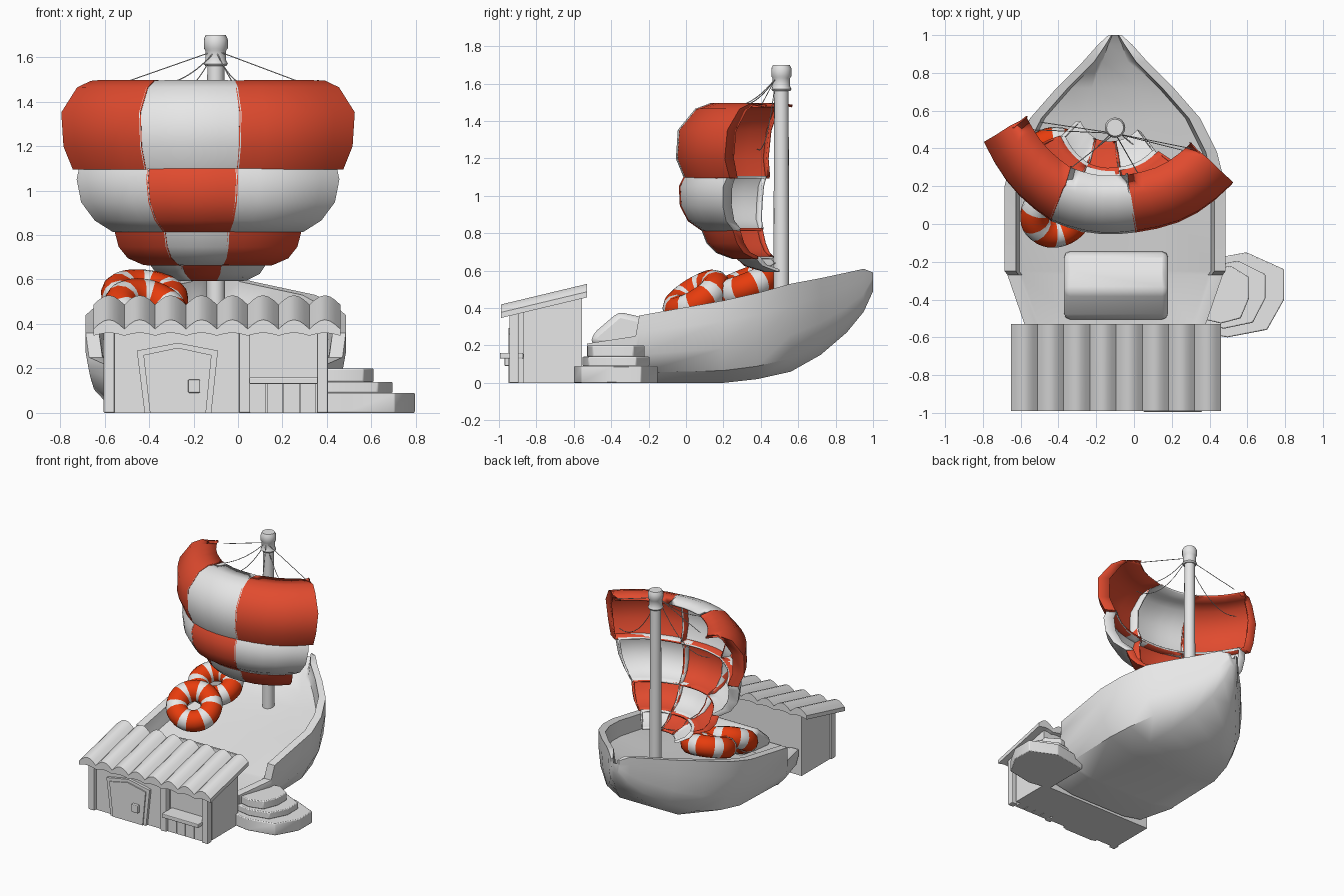
import bpy, bmesh, math
from mathutils import Vector

cube = bpy.data.objects.get("Cube")
if cube:
    bpy.data.objects.remove(cube, do_unlink=True)


def material(name, rgb):
    m = bpy.data.materials.new(name)
    m.use_nodes = True
    m.diffuse_color = (*rgb, 1)
    m.node_tree.nodes["Principled BSDF"].inputs["Base Color"].default_value = (*rgb, 1)
    return m


GREY = material("pale grey", (0.8, 0.8, 0.8))
SAIL_RED = material("sail red", (0.75, 0.07, 0.028))
RING_RED = material("ring red", (0.8, 0.045, 0.004))


def build(name, verts, faces, mats=(GREY,), smooth=None, bevel=0):
    me = bpy.data.meshes.new(name)
    me.from_pydata([tuple(v) for v in verts], [], faces)
    bm = bmesh.new()
    bm.from_mesh(me)
    bmesh.ops.recalc_face_normals(bm, faces=bm.faces)
    bm.to_mesh(me)
    bm.free()
    for m in mats:
        me.materials.append(m)
    ob = bpy.data.objects.new(name, me)
    bpy.context.collection.objects.link(ob)
    if bevel:
        mod = ob.modifiers.new("bevel", "BEVEL")
        mod.width, mod.segments = bevel, 2
    if smooth:
        bpy.ops.object.select_all(action="DESELECT")
        ob.select_set(True)
        bpy.context.view_layer.objects.active = ob
        bpy.ops.object.shade_smooth_by_angle(angle=math.radians(smooth))
    return ob


def prism(name, profile, a, b, axis, **kw):
    """Extrude a closed 2D profile from a to b along an axis."""
    n = len(profile)
    place = {"x": lambda p, t: (t, *p), "y": lambda p, t: (p[0], t, p[1]), "z": lambda p, t: (*p, t)}[axis]
    verts = [place(p, t) for t in (a, b) for p in profile]
    faces = [(i, (i + 1) % n, n + (i + 1) % n, n + i) for i in range(n)]
    faces += [tuple(range(n)), tuple(range(n, 2 * n))]
    return build(name, verts, faces, **kw)


def box(name, x0, x1, y0, y1, z0, z1, **kw):
    return prism(name, [(x0, y0), (x1, y0), (x1, y1), (x0, y1)], z0, z1, "z", **kw)


def loft(rows, closed=False):
    """Faces joining equal rows of vertices."""
    n = len(rows[0])
    faces = []
    for r in range(len(rows) - 1):
        for i in range(n if closed else n - 1):
            j = (i + 1) % n
            faces.append((r * n + i, r * n + j, r * n + n + j, r * n + n + i))
    return [v for row in rows for v in row], faces


def lathe(name, x, y, profile, sides=16):
    rows = [[(x + r * math.cos(i * math.tau / sides), y + r * math.sin(i * math.tau / sides), z)
             for i in range(sides)] for r, z in profile]
    verts, faces = loft(rows, True)
    faces += [tuple(range(sides)), tuple(range(len(verts) - sides, len(verts)))]
    return build(name, verts, faces, smooth=35)


def rope(name, a, b, sag):
    a, b = Vector(a), Vector(b)
    cu = bpy.data.curves.new(name, "CURVE")
    cu.dimensions, cu.bevel_depth, cu.bevel_resolution = "3D", 0.0025, 1
    sp = cu.splines.new("POLY")
    sp.points.add(8)
    for i, p in enumerate(sp.points):
        t = i / 8
        p.co = (*(a.lerp(b, t) - Vector((0, 0, sag * 4 * t * (1 - t)))), 1)
    cu.materials.append(GREY)
    bpy.context.collection.objects.link(bpy.data.objects.new(name, cu))


# Hull: y, half width, gunwale height, keel height, deck height
CX = -0.1
SECTIONS = [(-.53, .48, .21, 0, .2), (-.27, .57, .25, 0, .235), (-.25, .585, .36, 0, .235),
            (.2, .585, .44, 0, .31), (.38, .54, .48, .02, .35), (.56, .45, .53, .06, .38),
            (.72, .31, .56, .15, .42), (.86, .17, .59, .27, .47), (.95, .09, .61, .38, .52),
            (1, .035, .59, .49, .56)]
rows = []
for y, w, top, keel, deck in SECTIONS:
    rim = min(.06, .45 * w)
    half = [(w * f, keel + (top - keel) * h) for f, h in
            ((.5, 0), (.85, .15), (.96, .42), (1, .75), (1, 1))]
    half += [(w - rim, top), (w - 1.3 * rim, deck + (top - deck) * .15), (w * .4, deck)]
    rows.append([(CX + x, y, z) for x, z in half] + [(CX - x, y, z) for x, z in reversed(half)])
verts, faces = loft(rows, True)
n = len(rows[0])
faces += [tuple(range(n)), tuple(range(len(verts) - n, len(verts)))]
build("hull", verts, faces, smooth=40)

# Hatch on the rear deck
prism("deck_hatch", [(-.51, .2), (-.14, .2), (-.15, .31), (-.25, .355), (-.36, .38), (-.5, .26)],
      -.37, .18, "x", smooth=60, bevel=.04)

# Boarding steps
STEP = [(-.1, -.2), (.07, -.23), (.28, -.19), (.37, -.03), (.37, .13), (.17, .22), (-.1, .17)]
for k, (sx, sy, z0, z1) in enumerate(((1, 1, 0, .09), (.73, .8, .09, .14), (.5, .68, .14, .2))):
    prism(f"step_{k + 1}", [(.425 + x * sx, -.37 + y * sy) for x, y in STEP], z0, z1, "z",
          smooth=50, bevel=.006)

# Hut body, front wall and posts
prism("hut_body", [(-.87, 0), (-.555, 0), (-.555, .46), (-.87, .4)], -.59, .39, "x")
prism("hut_front_wall", [(-.92, 0), (-.87, 0), (-.87, .4), (-.92, .385)], -.59, .04, "x")
for k, x in enumerate((-.58, .03, .38)):
    box(f"hut_post_{k + 1}", x - .025, x + .025, -.945, -.895, 0, .38, bevel=.006)
for k in range(4):
    x = .055 + k * .075
    box(f"counter_plank_{k + 1}", x, x + .071, -.925, -.87, 0, .13)
box("counter_top", .05, .36, -.995, -.87, .13, .16, bevel=.005)

# Door with a peaked frame
DOOR = [(-.42, 0), (-.12, 0), (-.09, .28), (-.27, .315), (-.455, .28)]
prism("door_frame", DOOR, -.94, -.9, "y")
prism("door_panel", [(-.27 + (x + .27) * .84, z * .93) for x, z in DOOR], -.948, -.92, "y")
box("door_handle", -.225, -.17, -.97, -.94, .09, .15, bevel=.006)

# Corrugated roof
WAVES, X0, PITCH, STEPS = 8, -.65, 1.11 / 8, 6
crest = [(X0 + PITCH * k / STEPS, .042 * abs(math.sin(math.pi * k / STEPS)))
         for k in range(WAVES * STEPS + 1)]
rows = [[(x, y, z + h + .03) for x, h in crest] + [(x, y, z + h * .3) for x, h in reversed(crest)]
        for y, z in ((-.99, .347), (-.53, .457))]
verts, faces = loft(rows, True)
n = len(rows[0])
m = len(crest)
for e in (0, n):
    faces += [(e + i, e + i + 1, e + n - 2 - i, e + n - 1 - i) for i in range(m - 1)]
build("hut_roof", verts, faces, smooth=40)

# Mast with a banded cap
lathe("mast", CX, .51, [(.042, .18), (.042, .8), (.038, 1.58)])
lathe("mast_cap", CX, .51, [(.047, 1.56), (.054, 1.57), (.047, 1.585), (.047, 1.63), (.054, 1.64),
                            (.054, 1.68), (.045, 1.7)])

# Checkered sail: each row lists half width, front depth and height
SAIL_ROWS = [
    [(.44, .26, 1.48), (.53, .14, 1.49), (.59, .06, 1.46), (.66, -.03, 1.35), (.65, -.04, 1.2), (.61, 0, 1.1)],
    [(.58, 0, 1.1), (.59, -.025, 1.05), (.57, -.02, .95), (.51, .02, .87), (.43, .09, .82)],
    [(.42, .09, .82), (.4, .12, .75), (.36, .17, .7), (.29, .25, .67)],
    [(.26, .27, .67), (.23, .32, .63), (.17, .42, .6)]]
PATH = [Vector(p) for p in ((-.99, .7), (-.46, .09), (.22, 0), (.99, .38))]
BULGE = (.06, .05, .08)
SEG = 5


def sail_point(col, f, section, lip):
    w, y, z = section
    a, b = PATH[col], PATH[col + 1]
    d = (b - a).normalized()
    p = a.lerp(b, f) + Vector((d.y, -d.x)) * BULGE[col] * math.sin(math.pi * f)
    p = Vector((-.135 + p.x * w, y + p.y * w, z))
    inward = Vector((-.08 - p.x, .6 - p.y, 0)).normalized()
    return p + inward * lip * w


LIP = .12
columns = [(0, 1)] + [(i / SEG, 0) for i in range(SEG + 1)] + [(1, 1)]
for r, sections in enumerate(SAIL_ROWS):
    # Each station holds a section, its own lip and the lip of the side edges
    stations = [(s, 0, LIP) for s in sections] + [(sections[-1], LIP, LIP)]
    if r:
        stations.insert(0, (sections[0], LIP, LIP))
    else:
        stations[:2] = [(sections[0], 0, .02), (sections[1], 0, .06)]
    for c in range(3):
        rows = [[sail_point(c, f, s, max(lip, side * edge)) for f, edge in columns]
                for s, lip, side in stations]
        verts, faces = loft(rows)
        colour = SAIL_RED if (r + c) % 2 == 0 else GREY
        ob = build(f"sail_row{r + 1}_panel{c + 1}", verts, faces, mats=(colour,), smooth=50)
        solid = ob.modifiers.new("thickness", "SOLIDIFY")
        solid.thickness, solid.offset = .014, 0

# Rigging
TOP = (CX, .48, 1.63)
for k, (end, sag) in enumerate((((-.5, .54, 1.49), 0), ((.3, .4, 1.48), 0), ((-.33, .3, 1.48), .03),
                                ((.02, .27, 1.48), .03), ((-.55, .5, 1.3), .12), ((.3, .38, 1.25), .12))):
    rope(f"rigging_{k + 1}", TOP, end, sag)
for k, x in enumerate((-.2, .02)):
    rope(f"lower_rigging_{k + 1}", (CX, .5, .66), (x, .4, .61), .01)

# Striped life rings
MAJOR, MINOR, RADIUS, TUBE = 36, 12, .122, .076
for k, (centre, normal) in enumerate((((-.41, .055, .46), (.25, -.5, .8)),
                                      ((-.42, .325, .525), (.1, -.35, .9)))):
    turn = Vector(normal).to_track_quat("Z", "Y")
    rows = []
    for i in range(MAJOR + 1):
        a = i * math.tau / MAJOR
        rows.append([Vector(centre) + turn @ Vector(((RADIUS + TUBE * math.cos(b)) * math.cos(a),
                     (RADIUS + TUBE * math.cos(b)) * math.sin(a), TUBE * math.sin(b)))
                     for b in (j * math.tau / MINOR for j in range(MINOR))])
    verts, faces = loft(rows, True)
    ring = build(f"life_ring_{k + 1}", verts, faces, mats=(RING_RED, GREY), smooth=60)
    for f in ring.data.polygons:
        f.material_index = int((f.index // MINOR) % 6 < 2)
